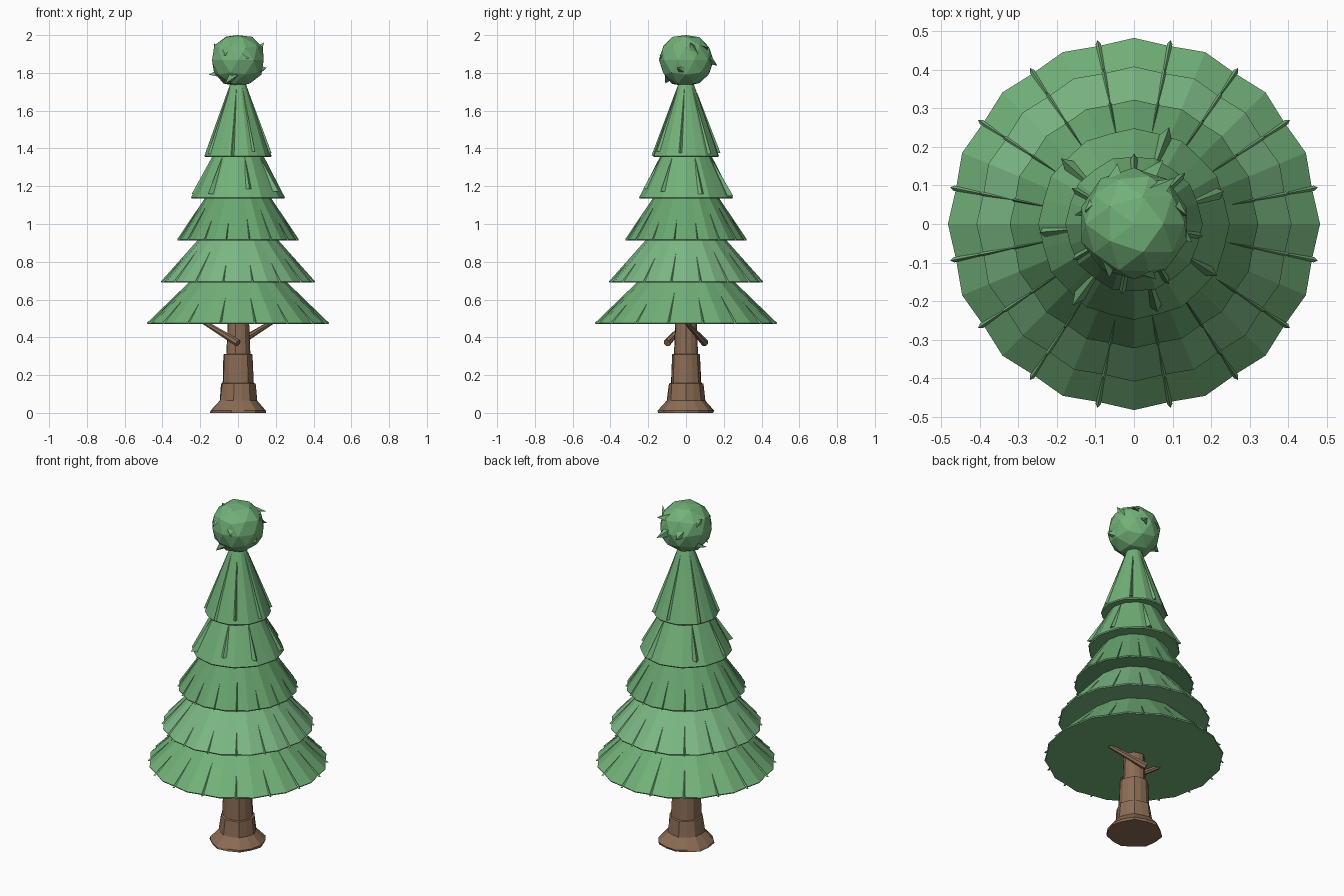
import bpy, math, random
from mathutils import Vector

if "Cube" in bpy.data.objects:
    bpy.data.objects.remove(bpy.data.objects["Cube"])

random.seed(4)


def material(name, rgb):
    m = bpy.data.materials.new(name)
    m.diffuse_color = (*rgb, 1)
    m.use_nodes = True
    m.node_tree.nodes["Principled BSDF"].inputs["Base Color"].default_value = m.diffuse_color
    return m


LEAF = material("leaf_green", (0.17, 0.44, 0.19))
LIGHT = material("leaf_light", (0.20, 0.48, 0.23))
DARK = material("leaf_dark", (0.14, 0.38, 0.16))
BARK = material("bark_brown", (0.26, 0.15, 0.09))


def add_mesh(name, verts, faces, mat):
    me = bpy.data.meshes.new(name)
    me.from_pydata(verts, [], faces)
    me.materials.append(mat)
    ob = bpy.data.objects.new(name, me)
    bpy.context.collection.objects.link(ob)
    return ob


def polar(r, a, z):
    return (r * math.cos(a), r * math.sin(a), z)


def lathe(name, profile, n, mat, notch=1.0, jitter=0.0):
    """Faceted closed revolve; every second side point is scaled by notch."""
    verts, faces = [], []
    for r, z in profile:
        for i in range(n):
            k = (notch if i % 2 else 1) * (1 + random.uniform(-jitter, jitter))
            verts.append(polar(r * k, math.tau * i / n, z))
    for j in range(len(profile) - 1):
        for i in range(n):
            k = (i + 1) % n
            faces.append((j * n + i, j * n + k, (j + 1) * n + k, (j + 1) * n + i))
    faces.append(tuple(reversed(range(n))))
    faces.append(tuple(range((len(profile) - 1) * n, len(profile) * n)))
    return add_mesh(name, verts, faces, mat)


def slivers(name, tier, items, mat):
    """Thin raised needles on a tier: items are (angle, half width, lift, start, end)."""
    r0, z0, r1, z1 = tier
    verts, faces = [], []
    for a, w, lift, s, e in items:
        def at(t, da=0, out=0):
            return polar(r1 + (r0 - r1) * t + out, a + da, z1 + (z0 - z1) * t)
        b = len(verts)
        verts += [at(s), at(e, -w, -0.006), at(e, w, -0.006), at(e, 0, lift)]
        faces += [(b, b + 1, b + 3), (b, b + 3, b + 2), (b, b + 2, b + 1), (b + 1, b + 2, b + 3)]
    add_mesh(name, verts, faces, mat)


# Trunk with flared foot and stepped bark rings
lathe("trunk", [(0.152, 0), (0.15, 0.012), (0.102, 0.065), (0.093, 0.155), (0.084, 0.158),
                (0.078, 0.31), (0.066, 0.313), (0.055, 0.55)], 14, BARK, 0.96, 0.035)


# Two bare branches crossing beside the trunk
def branch(name, p, q, r):
    p, q = Vector(p), Vector(q)
    bpy.ops.mesh.primitive_cone_add(vertices=7, radius1=r, radius2=r * 0.6,
                                    depth=(q - p).length, location=(p + q) / 2,
                                    rotation=(q - p).to_track_quat('Z', 'Y').to_euler())
    bpy.context.object.name = name
    bpy.context.object.data.materials.append(BARK)


branch("branch_front", (0.0, -0.10, 0.37), (-0.18, 0.0, 0.48), 0.02)
branch("branch_back", (0.0, 0.10, 0.37), (0.18, 0.0, 0.48), 0.02)

# Foliage tiers: bottom radius, bottom z, top radius, top z, sides, colour
tiers = [
    (0.482, 0.47, 0.235, 0.715, 32, LEAF),
    (0.408, 0.69, 0.195, 0.935, 32, LIGHT),
    (0.322, 0.912, 0.16, 1.16, 32, DARK),
    (0.248, 1.135, 0.125, 1.38, 24, LEAF),
    (0.178, 1.355, 0.035, 1.76, 20, LEAF),
]
for i, (r0, z0, r1, z1, n, mat) in enumerate(tiers):
    lathe(f"foliage_tier_{i + 1}", [(r0 - 0.003, z0), (r0, z0 + 0.006), (r1, z1)], n, mat, 0.975)
    if i < 3:
        small = [(math.tau * k / n, 0.014, 0.004, random.uniform(0.25, 0.6), 1.0)
                 for k in range(1, n, 2)]
        slivers(f"needles_{i + 1}", (r0, z0, r1, z1), small, mat)

# Larger loose flaps on the two upper tiers
rad = math.radians
slivers("flaps_4", tiers[3][:4], [(rad(a), 0.08, l, 0.1, e) for a, l, e in
        [(233, 0.03, 0.9), (-32, 0.025, 0.85), (70, 0.025, 0.95), (138, 0.025, 0.85),
         (285, 0.012, 0.8), (20, 0.012, 0.9), (185, 0.01, 0.9)]], LEAF)
slivers("flaps_5", tiers[4][:4], [(rad(a), 0.07, l, 0.1, e) for a, l, e in
        [(260, 0.01, 0.98), (300, 0.012, 0.93), (350, 0.01, 0.95), (45, 0.015, 0.96),
         (90, 0.012, 0.95), (150, 0.012, 0.97), (210, 0.012, 0.96)]], LEAF)

# Faceted ball of leaves on the tip
C = Vector((0, 0, 1.867))
R = 0.145
bpy.ops.mesh.primitive_ico_sphere_add(subdivisions=2, radius=R, location=C)
ball = bpy.context.object
ball.name = "top_ball"
ball.data.materials.append(LEAF)
for v in ball.data.vertices:
    v.co *= random.uniform(0.98, 1.02)
    v.co.z = max(-0.137, min(0.133, v.co.z))

# Leaf points sticking out of the ball
tips = [(0.07, 0.17, 1.845), (0.14, 0.03, 1.955), (-0.15, 0.03, 1.785), (-0.06, -0.115, 1.745),
        (-0.13, 0.04, 1.95), (0.10, 0.12, 1.94), (0.05, -0.145, 1.88), (-0.07, -0.135, 1.90),
        (-0.05, 0.155, 1.86), (0.15, -0.04, 1.82)]
verts, faces = [], []
for t in tips:
    tip = Vector(t)
    d = (tip - C).normalized()
    u = d.orthogonal().normalized()
    w = d.cross(u)
    b = len(verts)
    root = C + d * R * 0.86 - w * 0.02
    verts += [root + u * 0.03, root - u * 0.03, root - w * 0.035, tip + w * 0.01]
    faces += [(b, b + 1, b + 3), (b + 1, b + 2, b + 3), (b + 2, b, b + 3), (b, b + 2, b + 1)]
add_mesh("ball_leaves", verts, faces, LEAF)
